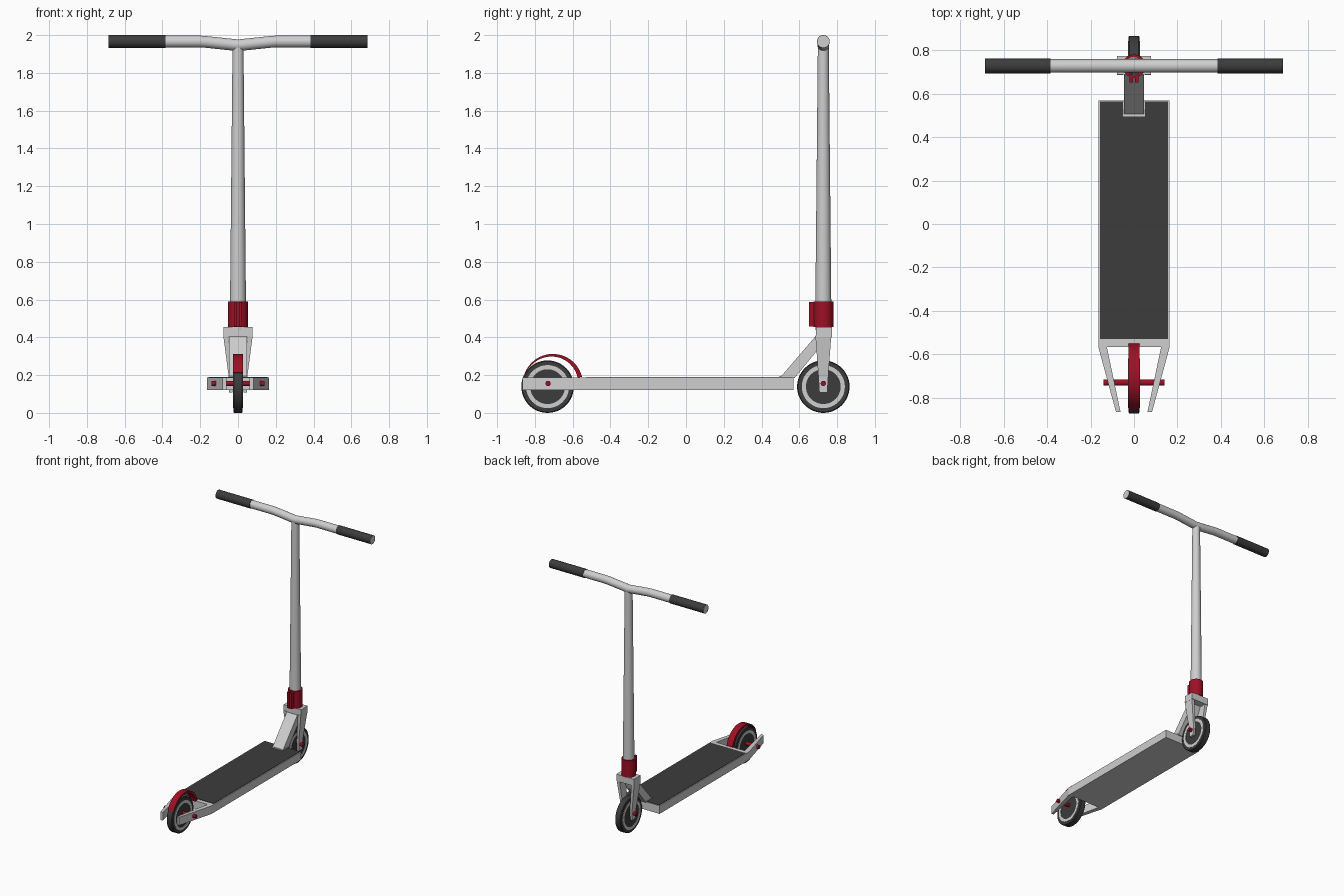
import bpy, bmesh, math
from mathutils import Vector

if "Cube" in bpy.data.objects:
    bpy.data.objects.remove(bpy.data.objects["Cube"])


def material(name, rgb):
    m = bpy.data.materials.new(name)
    m.diffuse_color = (*rgb, 1)
    m.use_nodes = True
    m.node_tree.nodes["Principled BSDF"].inputs["Base Color"].default_value = m.diffuse_color
    return m


SILVER = material("light grey metal", (0.62, 0.62, 0.62))
DARK = material("charcoal rubber", (0.045, 0.045, 0.045))
RED = material("deep red", (0.34, 0.005, 0.018))


def finish(name, bm, mat, smooth=True):
    bmesh.ops.recalc_face_normals(bm, faces=bm.faces)
    me = bpy.data.meshes.new(name)
    bm.to_mesh(me)
    bm.free()
    me.materials.append(mat)
    ob = bpy.data.objects.new(name, me)
    bpy.context.collection.objects.link(ob)
    if smooth:
        bpy.ops.object.select_all(action='DESELECT')
        ob.select_set(True)
        bpy.context.view_layer.objects.active = ob
        bpy.ops.object.shade_smooth_by_angle(angle=math.radians(35))
    return ob


def lathe(name, stations, axis, mat, n=32, closed=False):
    """Round rings lofted through (centre, radius) stations, about x or z."""
    bm = bmesh.new()
    rings = []
    for c, r in stations:
        ring = []
        for i in range(n):
            a = 2 * math.pi * i / n
            u, v = r * math.cos(a), r * math.sin(a)
            off = Vector((0, u, v)) if axis == 'x' else Vector((u, v, 0))
            ring.append(bm.verts.new(Vector(c) + off))
        rings.append(ring)
    pairs = list(zip(rings, rings[1:]))
    if closed:
        pairs.append((rings[-1], rings[0]))
    else:
        bm.faces.new(rings[0])
        bm.faces.new(rings[-1])
    for p, q in pairs:
        for i in range(n):
            j = (i + 1) % n
            bm.faces.new((p[i], p[j], q[j], q[i]))
    return finish(name, bm, mat)


def prism(name, pts, direction, lo, hi, mat, smooth=False):
    """Outline extruded along x (points y,z) or z (points x,y)."""
    bm = bmesh.new()
    def place(p, d):
        return (d, p[0], p[1]) if direction == 'x' else (p[0], p[1], d)
    a = [bm.verts.new(place(p, lo)) for p in pts]
    b = [bm.verts.new(place(p, hi)) for p in pts]
    bm.faces.new(a)
    bm.faces.new(b)
    for i in range(len(pts)):
        j = (i + 1) % len(pts)
        bm.faces.new((a[i], a[j], b[j], b[i]))
    return finish(name, bm, mat, smooth)


def rect(x0, x1, y0, y1):
    return [(x0, y0), (x1, y0), (x1, y1), (x0, y1)]


FY, RY = 0.727, -0.733      # front and rear wheel positions
WZ, AZ = 0.139, 0.156       # wheel centre and axle heights

# Deck with two tapering rear arms, and its grip sheet
half = [(0.163, 0.568), (0.163, -0.57), (0.083, -0.865), (0.062, -0.865), (0.125, -0.565)]
outline = half + [(-x, y) for x, y in reversed(half)]
prism("deck", outline, 'z', 0.122, 0.187, SILVER)
prism("grip_sheet", rect(-0.156, 0.156, -0.53, 0.563), 'z', 0.186, 0.19, DARK)

# Wheels: tyre, pale rim ring on each side, red axle
for tag, y, length in (("front", FY, 0.072), ("rear", RY, 0.14)):
    lathe(tag + "_wheel", [((x, y, WZ), r) for x, r in
          ((-0.025, 0.134), (-0.021, 0.139), (0.021, 0.139), (0.025, 0.134))], 'x', DARK, 48)
    for s in (-1, 1):
        lathe(tag + "_rim_ring", [((s * x, y, WZ), r) for x, r in
              ((0.02, 0.114), (0.027, 0.114), (0.027, 0.092), (0.02, 0.092))],
              'x', SILVER, 48, True)
    ay = FY if tag == "front" else -0.73
    lathe(tag + "_axle", [((-length, ay, AZ), 0.014), ((length, ay, AZ), 0.014)], 'x', RED, 20)

# Rear fender: arc that thins toward the back
N = 24
angles = [math.radians(14 + (158 - 14) * i / N) for i in range(N + 1)]
outer = [(-0.705 + 0.159 * math.cos(a), 0.153 + 0.159 * math.sin(a)) for a in angles]
inner = []
for i, a in enumerate(angles):
    r = 0.159 - (0.024 - 0.019 * i / N)
    inner.append((-0.705 + r * math.cos(a), 0.153 + r * math.sin(a)))
bm = bmesh.new()
strips = [[bm.verts.new((x, *p)) for p in line]
          for x, line in ((-0.026, outer), (0.026, outer), (0.026, inner), (-0.026, inner))]
for k in range(4):
    p, q = strips[k], strips[(k + 1) % 4]
    for i in range(N):
        bm.faces.new((p[i], p[i + 1], q[i + 1], q[i]))
for i in (0, N):
    bm.faces.new([s[i] for s in strips])
finish("rear_fender", bm, RED)

# Brace rising from the deck to the head
prism("neck_brace", [(0.505, 0.185), (0.505, 0.195), (0.685, 0.405), (0.72, 0.405),
                     (0.69, 0.325), (0.575, 0.185)], 'x', -0.047, 0.047, SILVER)
prism("brace_foot", rect(-0.05, 0.05, 0.495, 0.568), 'z', 0.187, 0.196, SILVER)

# Fork: crown block and two legs leaning inward
prism("fork_crown", rect(-0.078, 0.078, 0.688, 0.772), 'z', 0.4, 0.455, SILVER)
for s in (-1, 1):
    bm = bmesh.new()
    levels = []
    for z, xi, xo, hy in ((0.41, 0.052, 0.078, 0.042), (0.19, 0.03, 0.049, 0.026),
                          (0.108, 0.03, 0.047, 0.021)):
        levels.append([bm.verts.new((s * x, y, z)) for x, y in rect(xi, xo, FY - hy, FY + hy)])
    for p, q in zip(levels, levels[1:]):
        for i in range(4):
            j = (i + 1) % 4
            bm.faces.new((p[i], p[j], q[j], q[i]))
    bm.faces.new(levels[0])
    bm.faces.new(levels[-1])
    finish("fork_leg", bm, SILVER, False)

# Clamp collar with a split tab at the back
lathe("clamp_collar", [((0, FY, 0.455), 0.053), ((0, FY, 0.59), 0.053)], 'z', RED)
for s in (-1, 1):
    prism("clamp_tab", rect(min(s * 0.004, s * 0.021), max(s * 0.004, s * 0.021), 0.65, 0.69),
          'z', 0.458, 0.587, RED)

# Tapered steering column
lathe("steering_column", [((0, FY, 0.44), 0.042), ((0, FY, 0.6), 0.042),
                          ((0, FY, 1.94), 0.029)], 'z', SILVER)

# Handlebar dipping at the middle, with two grips
lathe("handlebar", [((x, FY, z), 0.031) for x, z in
      ((-0.683, 1.966), (-0.2, 1.966), (-0.17, 1.964), (0, 1.946), (0.17, 1.964),
       (0.2, 1.966), (0.683, 1.966))], 'x', SILVER)
for s in (-1, 1):
    lathe("hand_grip", [((s * x, FY, 1.966), r) for x, r in
          ((0.383, 0.029), (0.383, 0.034), (0.685, 0.034), (0.685, 0.029))],
          'x', DARK, 32, True)
    lathe("bar_end", [((s * 0.67, FY, 1.966), 0.032), ((s * 0.686, FY, 1.966), 0.032)],
          'x', SILVER)
